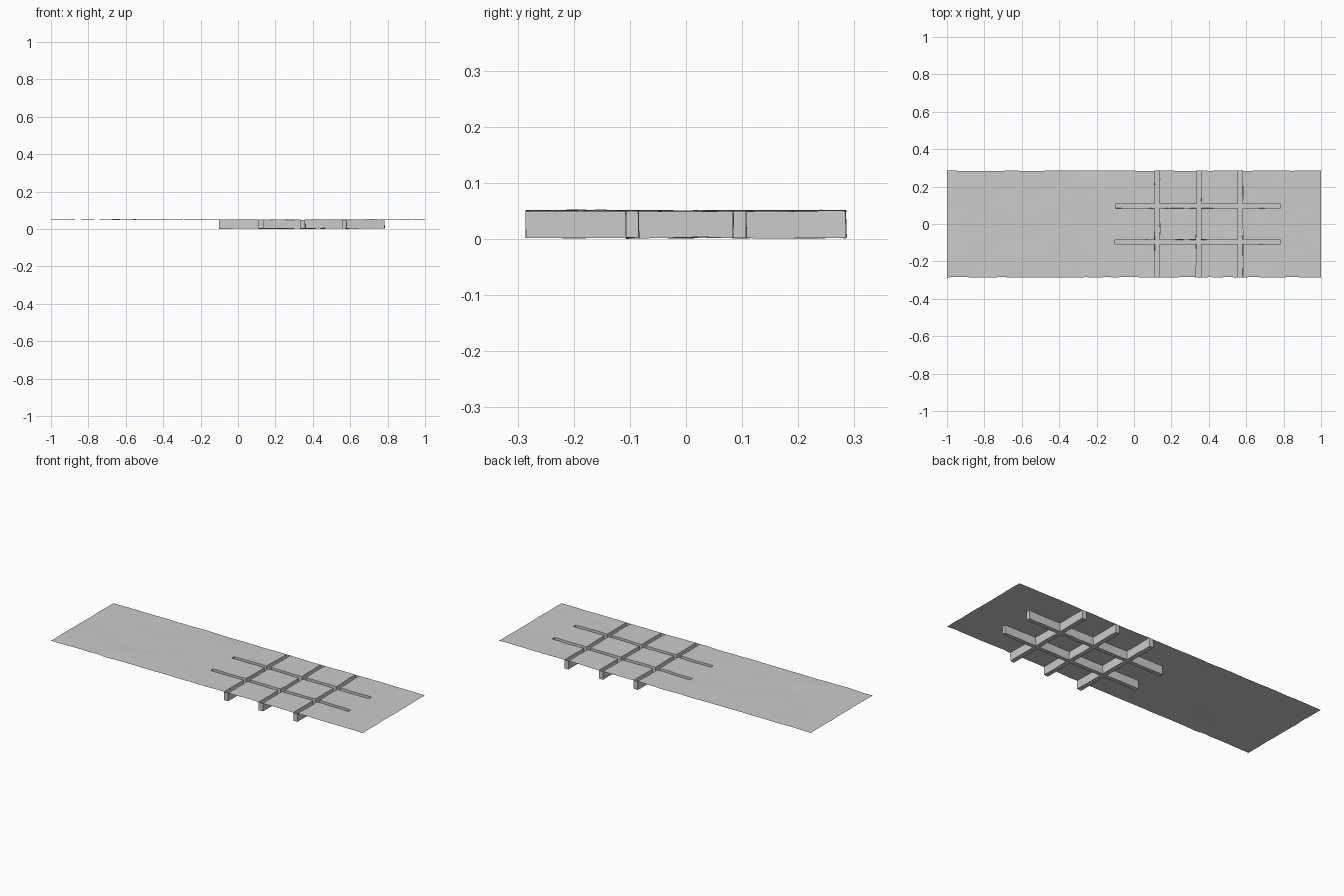
import bpy, bmesh
from mathutils import Vector, noise

if "Cube" in bpy.data.objects:
    bpy.data.objects.remove(bpy.data.objects["Cube"])

TOP, FLOOR = 0.052, 0.004
CROSS = [(0.111, 0.137), (0.333, 0.359), (0.555, 0.581)]   # x ranges of cross trenches
LONG = [(-0.107, -0.084), (0.084, 0.107)]                  # y ranges of long trenches
LONG_X = (-0.10, 0.785)
HALF_X, HALF_Y = 1.0, 0.285


def subdivide(stops, step):
    """Grid coordinates through every stop, spaced at most about one step."""
    out = [stops[0]]
    for a, b in zip(stops, stops[1:]):
        n = max(1, round((b - a) / step))
        out += [a + (b - a) * i / n for i in range(1, n + 1)]
    return out


def inside(v, ranges):
    return any(a < v < b for a, b in ranges)


xs = subdivide(sorted([-HALF_X, HALF_X, *LONG_X, *[v for r in CROSS for v in r]]), 0.05)
ys = subdivide(sorted([-HALF_Y, HALF_Y, *[v for r in LONG for v in r]]), 0.05)

# Ground sheet
bm = bmesh.new()
grid = [[bm.verts.new((x, y, TOP)) for y in ys] for x in xs]
trench = []
for i in range(len(xs) - 1):
    for j in range(len(ys) - 1):
        f = bm.faces.new((grid[i][j], grid[i + 1][j], grid[i + 1][j + 1], grid[i][j + 1]))
        c = f.calc_center_median()
        if inside(c.x, CROSS) or (inside(c.y, LONG) and LONG_X[0] < c.x < LONG_X[1]):
            trench.append(f)

# Trenches sunk below the sheet, with walls and closed ends
res = bmesh.ops.extrude_face_region(bm, geom=trench)
for v in [g for g in res["geom"] if isinstance(g, bmesh.types.BMVert)]:
    v.co.z = FLOOR
bmesh.ops.delete(bm, geom=[f for f in trench if f.is_valid], context='FACES')

# Slight hand-dug unevenness
for v in bm.verts:
    d = noise.noise_vector(v.co * 14 + Vector((3.3, 1.7, 5.1)))
    if abs(v.co.x) < HALF_X - 1e-4:
        v.co.x += d.x * 0.003
    v.co.y += d.y * 0.003
    v.co.z = max(0, v.co.z + d.z * 0.003)
low = min(v.co.z for v in bm.verts)
for v in bm.verts:
    v.co.z -= low

me = bpy.data.meshes.new("trenched_ground")
bm.to_mesh(me)
bm.free()
ob = bpy.data.objects.new("trenched_ground", me)
bpy.context.collection.objects.link(ob)
bpy.context.view_layer.objects.active = ob
ob.select_set(True)
bpy.ops.object.shade_smooth_by_angle()
